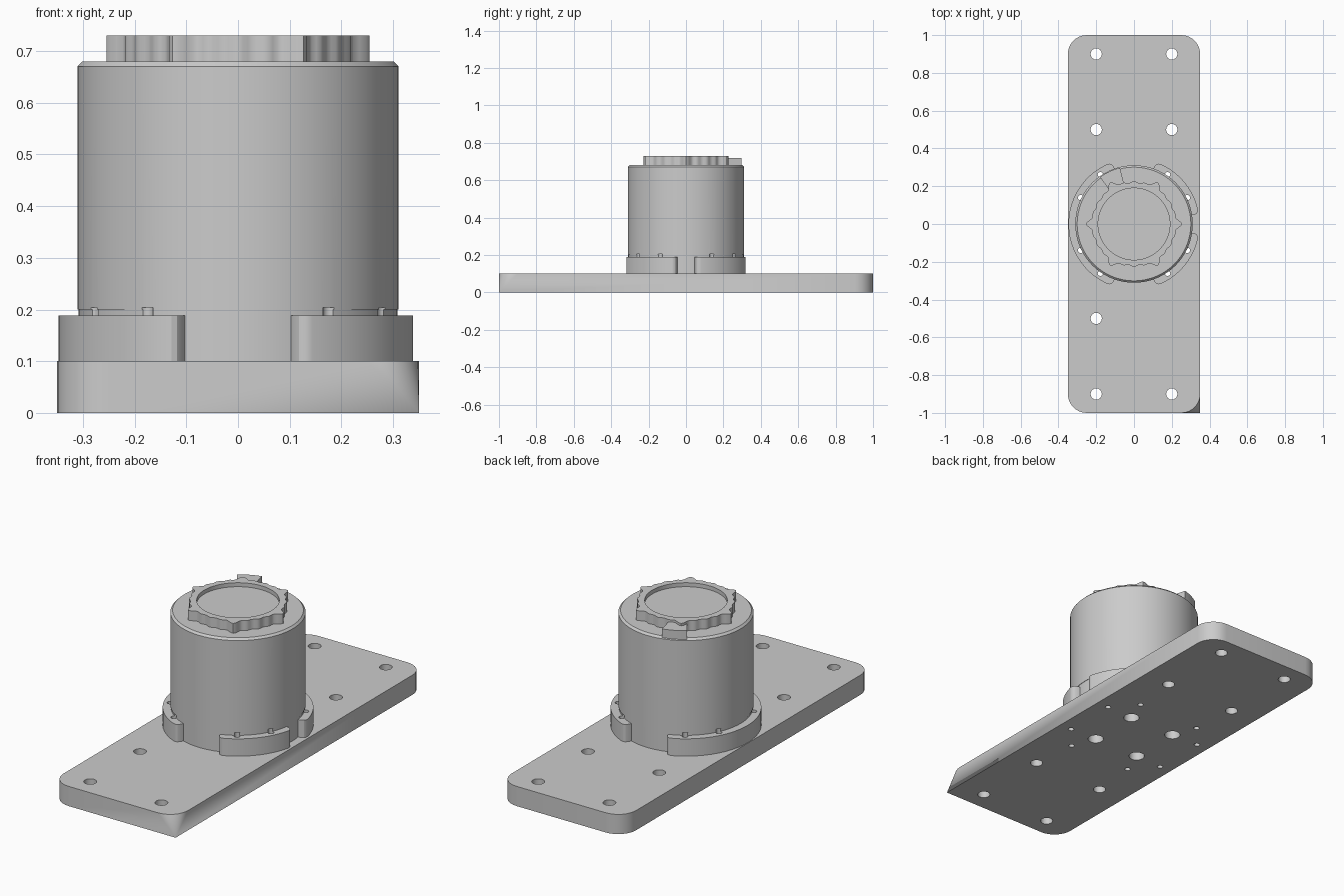
import bpy, bmesh
from math import sin, cos, pi, radians

cube = bpy.data.objects.get("Cube")
if cube:
    bpy.data.objects.remove(cube)

grey = bpy.data.materials.new("light_grey")
grey.use_nodes = True
grey.diffuse_color = (0.6, 0.6, 0.6, 1)
grey.node_tree.nodes["Principled BSDF"].inputs["Base Color"].default_value = (0.6, 0.6, 0.6, 1)


def polar(r, a):
    return r * cos(a), r * sin(a)


def skin(bm, loops):
    """Join closed loops of points into a capped solid."""
    rings = [[bm.verts.new(p) for p in loop] for loop in loops]
    n = len(rings[0])
    for low, high in zip(rings, rings[1:]):
        for i in range(n):
            j = (i + 1) % n
            bm.faces.new((low[i], low[j], high[j], high[i]))
    bm.faces.new(rings[0][::-1])
    bm.faces.new(rings[-1])


def finish(name, bm):
    bmesh.ops.remove_doubles(bm, verts=bm.verts, dist=1e-5)
    bmesh.ops.dissolve_degenerate(bm, edges=bm.edges, dist=1e-5)
    bmesh.ops.recalc_face_normals(bm, faces=bm.faces)
    mesh = bpy.data.meshes.new(name)
    bm.to_mesh(mesh)
    bm.free()
    mesh.materials.append(grey)
    obj = bpy.data.objects.new(name, mesh)
    bpy.context.collection.objects.link(obj)
    return obj


def prism(bm, points, z0, z1):
    skin(bm, [[(x, y, z) for x, y in points] for z in (z0, z1)])


def lathe(name, profile, n=72):
    """Turn (radius, height) pairs; a radius may be a function of angle."""
    bm = bmesh.new()
    angles = [2 * pi * i / n for i in range(n)]
    skin(bm, [[(*polar(r(a) if callable(r) else r, a), z) for a in angles]
              for r, z in profile])
    return finish(name, bm)


def sector(r0, r1, a0, a1, rounding=0.0, n=24):
    """Part of a flat ring, with its outer corners eased."""
    span = [a0 + (a1 - a0) * i / n for i in range(n + 1)]
    outer = [polar(r1, min(max(a, a0 + rounding), a1 - rounding)) for a in span]
    ease = [(r1 - 0.025, 0), (r1 - 0.01, rounding * 0.25), (r1 - 0.003, rounding * 0.6)]
    if rounding:
        outer = ([polar(r, a0 + d) for r, d in ease] + outer[1:-1]
                 + [polar(r, a1 - d) for r, d in ease[::-1]])
    return outer + [polar(r0, a) for a in span[::-1]]


def make_cutter(holes):
    """Holes are (x, y, radius, bottom, top)."""
    bm = bmesh.new()
    for x, y, r, z0, z1 in holes:
        circle = [polar(r, 2 * pi * i / 16) for i in range(16)]
        prism(bm, [(x + u, y + v) for u, v in circle], z0, z1)
    cutter = finish("hole_cutter", bm)
    cutter.hide_render = True
    return cutter


def cut(obj, cutter):
    mod = obj.modifiers.new("holes", "BOOLEAN")
    mod.object = cutter
    mod.operation = "DIFFERENCE"
    mod.solver = "EXACT"
    bpy.context.view_layer.objects.active = obj
    bpy.ops.object.modifier_apply(modifier=mod.name)


# Base plate: three rounded corners, the fourth runs out to a point below
bottom, top = [], []
for k, (sx, sy) in enumerate([(1, 1), (-1, 1), (-1, -1), (1, -1)]):
    for i in range(9):
        x, y = polar(0.1, pi / 2 * (k + i / 8))
        x, y = x + sx * 0.25, y + sy * 0.9
        top.append((x, y, 0.1))
        bottom.append((0.35, -1, 0) if k == 3 else (x, y, 0))
bm = bmesh.new()
skin(bm, [bottom, top])
plate = finish("base_plate", bm)

# Flange in three segments around the foot of the housing
bm = bmesh.new()
wide, narrow = 0.34, 0.15
for a0, a1 in [(narrow, pi / 2 - wide),
               (pi / 2 + wide, 3 * pi / 2 - wide),
               (3 * pi / 2 + wide, 2 * pi - narrow)]:
    prism(bm, sector(0.29, 0.347, a0, a1, 0.07), 0.095, 0.188)
flange = finish("flange_segments", bm)

# Housing with chamfered rim, and its collar
housing = lathe("housing", [(0.305, 0.095), (0.305, 0.2), (0.311, 0.2),
                            (0.311, 0.67), (0.301, 0.68)])
collar = lathe("collar", [(0.309, 0.095), (0.309, 0.2)])


# Scalloped cap with six lobes and a shallow dish
def lobed(a):
    return 0.222 + 0.028 * max(0, cos(6 * a)) ** 4 + 0.004 * cos(24 * a)


cap = lathe("scalloped_cap", [(lobed, 0.67), (lobed, 0.73), (0.19, 0.73), (0.19, 0.71)], 144)

# Locking tab behind the cap
bm = bmesh.new()
prism(bm, sector(0.2, 0.307, radians(104), radians(126), n=8), 0.665, 0.718)
tab = finish("locking_tab", bm)

# Mounting holes, blind pockets below, and small holes around the flange
holes = []
for sx in (-1, 1):
    for sy in (-1, 1):
        holes.append((sx * 0.2, sy * 0.9, 0.03, -0.1, 0.3))
        blind = sx > 0 and sy < 0
        holes.append((sx * 0.2, sy * 0.5, 0.03, -0.1, 0.08 if blind else 0.3))
        holes.append((sx * 0.13, sy * 0.135, 0.038, -0.1, 0.08))
        for x, y in ((0.283, 0.14), (0.178, 0.261)):
            holes.append((sx * x, sy * y, 0.014, -0.1, 0.204))
cutter = make_cutter(holes)
for part in (plate, flange, housing, collar):
    cut(part, cutter)
bpy.data.objects.remove(cutter)

# Smooth curved walls, keep edges crisp
bpy.ops.object.select_all(action="DESELECT")
for part in (plate, flange, housing, collar, cap, tab):
    part.select_set(True)
bpy.context.view_layer.objects.active = plate
bpy.ops.object.shade_smooth_by_angle(angle=radians(30))
